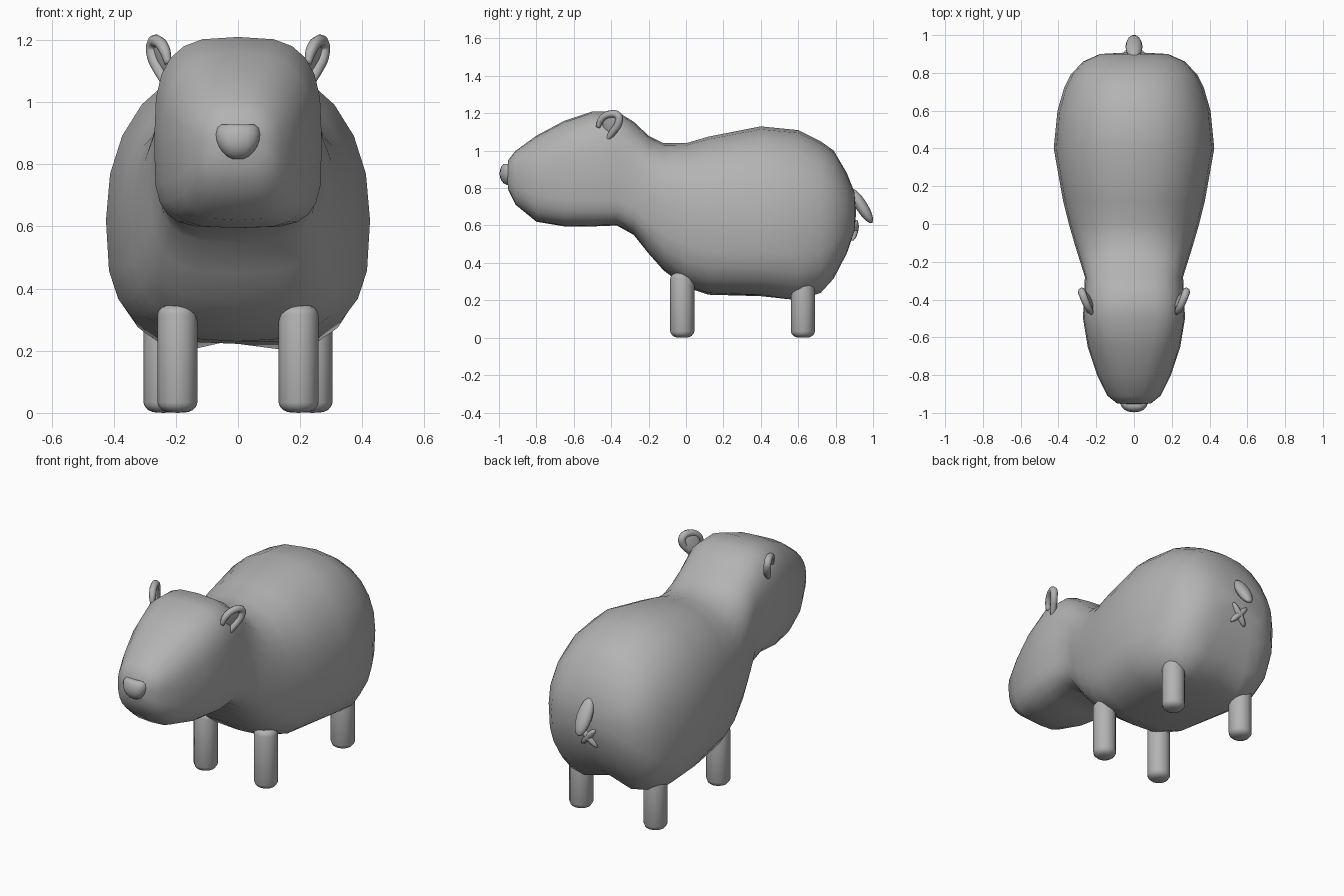
import bpy, bmesh, math
from mathutils import Vector, Euler

if "Cube" in bpy.data.objects:
    bpy.data.objects.remove(bpy.data.objects["Cube"])

grey = bpy.data.materials.new("plain grey")
grey.use_nodes = True
grey.diffuse_color = (0.45, 0.45, 0.45, 1)
grey.node_tree.nodes["Principled BSDF"].inputs["Base Color"].default_value = grey.diffuse_color


def finish(bm, name):
    """Turn a bmesh into a smooth grey object."""
    bmesh.ops.recalc_face_normals(bm, faces=bm.faces)
    mesh = bpy.data.meshes.new(name)
    bm.to_mesh(mesh)
    bm.free()
    mesh.materials.append(grey)
    mesh.polygons.foreach_set("use_smooth", [True] * len(mesh.polygons))
    obj = bpy.data.objects.new(name, mesh)
    bpy.context.collection.objects.link(obj)
    return obj


def blob(name, centre, size, tilt=(0, 0, 0), shape=None, segments=12, rings=8):
    """Ellipsoid, optionally reshaped by a function acting on its unit sphere."""
    bm = bmesh.new()
    bmesh.ops.create_uvsphere(bm, u_segments=segments, v_segments=rings, radius=1)
    turn = Euler(tilt).to_matrix()
    for v in bm.verts:
        co = shape(v.co.copy()) if shape else v.co
        v.co = Vector(centre) + turn @ Vector([a * b for a, b in zip(co, size)])
    return finish(bm, name)


def tube(name, points, radii, sides=8):
    """Round tube with tapering radii along a smooth path."""
    curve = bpy.data.curves.new(name, "CURVE")
    curve.dimensions = "3D"
    curve.bevel_depth = 1
    curve.bevel_resolution = sides // 4
    curve.use_fill_caps = True
    curve.resolution_u = 4
    spline = curve.splines.new("BEZIER")
    spline.bezier_points.add(len(points) - 1)
    for bp, co, radius in zip(spline.bezier_points, points, radii):
        bp.co, bp.radius = co, radius
        bp.handle_left_type = bp.handle_right_type = "AUTO"
    helper = bpy.data.objects.new(name + "_path", curve)
    bpy.context.collection.objects.link(helper)
    bpy.context.view_layer.update()
    bm = bmesh.new()
    bm.from_mesh(helper.to_mesh())
    helper.to_mesh_clear()
    bpy.data.objects.remove(helper)
    bmesh.ops.remove_doubles(bm, verts=bm.verts, dist=0.0005)
    return finish(bm, name)


# Body and head: one loft; each ring is y, bottom, widest height, top, half width
RINGS = [
    (-.95, .79, .88, .95, .09), (-.91, .71, .87, 1, .14), (-.8, .62, .86, 1.08, .195),
    (-.65, .595, .86, 1.16, .245), (-.5, .595, .87, 1.21, .27), (-.37, .6, .87, 1.21, .265),
    (-.28, .55, .83, 1.155, .26), (-.2, .45, .76, 1.08, .285), (-.12, .36, .7, 1.04, .31),
    (0, .27, .65, 1.04, .345), (.12, .23, .63, 1.075, .375), (.4, .22, .62, 1.13, .425),
    (.6, .185, .62, 1.11, .405), (.72, .22, .63, 1.05, .37), (.79, .3, .64, 1, .335),
    (.86, .44, .65, .88, .27), (.9, .56, .67, .78, .18),
]
SIDES = 24


def ring_points(y, bottom, mid, top, width):
    square = math.exp(-((y + .45) / .25) ** 2)
    hollow = .07 * math.exp(-((y - .68) / .15) ** 2)
    for i in range(SIDES):
        a = math.tau * i / SIDES
        c, s = math.cos(a), math.sin(a)
        power = 2 / (2.2 + square + (.8 if s < 0 else 0))
        x = width * math.copysign(abs(c) ** power, c)
        z = abs(s) ** power
        z = mid + z * (top - mid) if s > 0 else mid - z * (mid - bottom)
        # Belly rises between the hind legs
        if s < 0:
            z += hollow * math.exp(-(x / .11) ** 2)
        yield x, y, z


bm = bmesh.new()
loops = [[bm.verts.new(p) for p in ring_points(*r)] for r in RINGS]
for a, b in zip(loops, loops[1:]):
    for i in range(SIDES):
        j = (i + 1) % SIDES
        bm.faces.new((a[i], a[j], b[j], b[i]))
for loop, y, z in ((loops[0], -.96, .875), (loops[-1], .91, .67)):
    tip = bm.verts.new((0, y, z))
    for i in range(SIDES):
        bm.faces.new((loop[i], loop[(i + 1) % SIDES], tip))
finish(bm, "body_and_head")


# Nose: flat on top, narrowing downwards
def nose_shape(co):
    z = min(co.z, .75) * (1.2 if co.z > 0 else 1)
    side = math.copysign(abs(co.x) ** .8, co.x)
    return Vector((side * (.93 + .2 * z), co.y, z))


blob("nose", (0, -.945, .875), (.075, .052, .06), shape=nose_shape, segments=16, rings=10)


# Legs: upright posts with rounded ends
def post(radius, height):
    def shape(co):
        flat = Vector((co.x, co.y, 0))
        if flat.length > .01:
            flat *= flat.length ** -.4
        return Vector((flat.x * radius, flat.y * radius,
                       co.z * .04 + (height - .04 if co.z > 0 else .04)))
    return shape


for side, label in ((1, "left"), (-1, "right")):
    blob("front_leg_" + label, (side * .195, -.02, 0), (1, 1, 1), shape=post(.065, .35), rings=9)
    blob("hind_leg_" + label, (side * .24, .625, 0), (1, 1, 1), shape=post(.065, .36), rings=9)

    # Ears: a curled rim over a thin cupped back
    rim = [(.225, -.47, 1.125), (.235, -.455, 1.165), (.257, -.41, 1.195), (.275, -.362, 1.185),
           (.272, -.362, 1.145), (.25, -.395, 1.095), (.235, -.42, 1.06)]
    rim = [(side * x, y, z) for x, y, z in rim]
    tube("ear_rim_" + label, rim, [.012, .018, .02, .021, .021, .019, .012])
    blob("ear_back_" + label, (side * .243, -.4, 1.145), (.012, .05, .065),
         tilt=(math.radians(-25), side * math.radians(12), side * math.radians(-27)))

# Tail and the crossed mark below it
blob("tail", (0, .938, .705), (.045, .032, .108), tilt=(math.radians(32), 0, 0))
for tilt, label in ((42, "a"), (-42, "b")):
    blob("cross_bar_" + label, (0, .9, .575), (.019, .022, .075),
         tilt=(math.radians(-8), math.radians(tilt), 0), segments=8)
